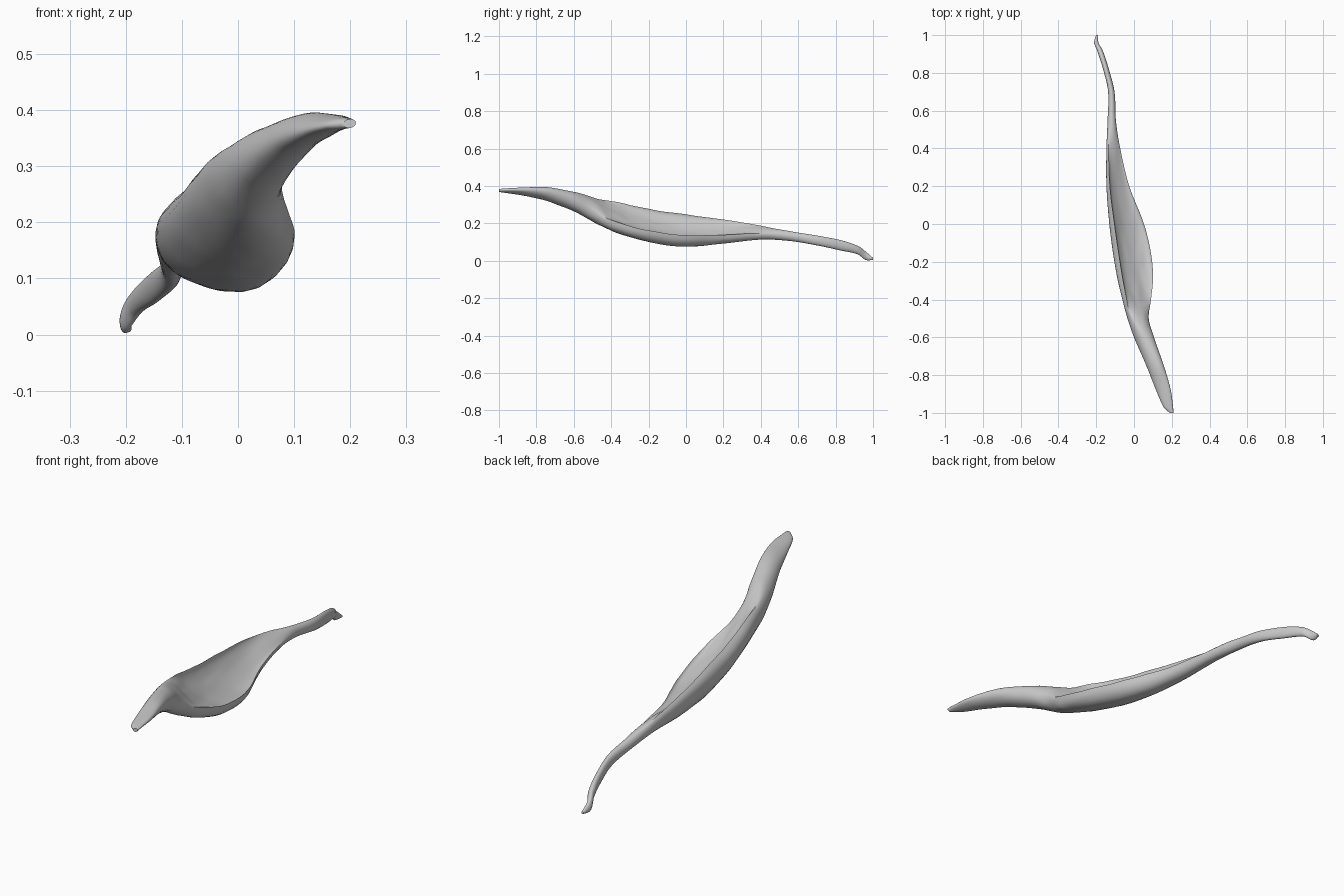
import bpy, bmesh, math
from mathutils import Vector, noise

if "Cube" in bpy.data.objects:
    bpy.data.objects.remove(bpy.data.objects["Cube"])

# Stations along the curled leaf:
# y, leftmost x, top z, rightmost x, right rim z, lowest z, openness (0 = closed tube, 1 = thin open curl)
STATIONS = [
    (-1.00, 0.188, 0.384, 0.210, 0.377, 0.368, 0),
    (-0.97, 0.157, 0.387, 0.207, 0.379, 0.364, 0),
    (-0.88, 0.117, 0.392, 0.195, 0.380, 0.351, 0),
    (-0.75, 0.065, 0.394, 0.158, 0.370, 0.322, 0),
    (-0.60, 0.000, 0.369, 0.106, 0.323, 0.264, 0),
    (-0.50, -0.035, 0.347, 0.078, 0.272, 0.211, 0.12),
    (-0.40, -0.062, 0.325, 0.090, 0.218, 0.161, 0.4),
    (-0.28, -0.090, 0.297, 0.101, 0.180, 0.120, 0.58),
    (-0.15, -0.112, 0.272, 0.089, 0.153, 0.090, 0.62),
    (0.00, -0.131, 0.252, 0.053, 0.136, 0.075, 0.62),
    (0.20, -0.146, 0.225, -0.025, 0.140, 0.092, 0.55),
    (0.40, -0.146, 0.193, -0.073, 0.146, 0.113, 0.3),
    (0.55, -0.140, 0.160, -0.096, 0.133, 0.107, 0),
    (0.70, -0.137, 0.135, -0.103, 0.108, 0.083, 0),
    (0.82, -0.164, 0.112, -0.133, 0.084, 0.057, 0),
    (0.92, -0.196, 0.080, -0.166, 0.058, 0.034, 0),
    (0.96, -0.211, 0.050, -0.188, 0.030, 0.005, 0),
    (1.00, -0.201, 0.016, -0.190, 0.010, 0.004, 0),
]
STEPS, HALF = 6, 18
CURL = 0.8  # how far the left rim rolls over, in radians


def blend(a, b, c, d, t):
    """Catmull-Rom blend between stations b and c, spaced by y."""
    out = []
    h = c[0] - b[0]
    for i in range(len(b)):
        m0 = (c[i] - a[i]) / (c[0] - a[0]) * h
        m1 = (d[i] - b[i]) / (d[0] - b[0]) * h
        out.append((2*t**3 - 3*t*t + 1) * b[i] + (t**3 - 2*t*t + t) * m0
                   + (3*t*t - 2*t**3) * c[i] + (t**3 - t*t) * m1)
    return out


def section(s):
    """Closed loop: outer skin from the rolled left rim to the right rim, then the inner side."""
    y, lx, top, rx, rz, low, k = s
    k = min(max(k, 0), 1)
    d = max(rz - low, 0.002)
    # tilt of the ellipse: open curl (bisection) mixed with closed tube
    lo, hi = -d * 0.45, 0.3
    for _ in range(30):
        mid = (lo + hi) / 2
        rise = mid * (1 + math.cos(CURL)) + math.sin(CURL) * math.sqrt(d*d + 2*d*mid)
        lo, hi = (mid, hi) if rise < top - rz else (lo, mid)
    tube = max((top + low) / 2 - rz, -d * 0.4)
    az = (1 - k) * tube + k * lo
    bz = math.sqrt(max(d*d + 2*d*az, 1e-7))
    cx, cz, ax = (lx + rx) / 2, rz + az, (lx - rx) / 2

    def at(t, r=1):
        return Vector((cx + r * ax * math.cos(t), y,
                       cz + r * (az * math.cos(t) - bz * math.sin(t))))

    pts = []
    for i in range(HALF):
        pts.append(at(-CURL + (math.pi + CURL) * i / HALF))
    for i in range(HALF):
        u = i / HALF
        closed = at(math.pi + u * (math.pi - CURL))
        hollow = at(math.pi - u * (math.pi + CURL), 1 - 0.25 * math.sin(math.pi * u))
        pts.append(closed.lerp(hollow, k))
    # faint dried wrinkles running lengthwise
    for p in pts:
        p.z += noise.noise(Vector((p.x * 28, p.y * 6, p.z * 28))) * 0.04 * bz
    return pts


# Leaf body and stalk in one skin
bm = bmesh.new()
rows = []
n = len(STATIONS)
for i in range(n - 1):
    a, b = STATIONS[max(i - 1, 0)], STATIONS[i]
    c, d = STATIONS[i + 1], STATIONS[min(i + 2, n - 1)]
    for j in range(STEPS):
        rows.append(section(blend(a, b, c, d, j / STEPS)))
rows.append(section(STATIONS[-1]))
rings = [[bm.verts.new(p) for p in row] for row in rows]
m = 2 * HALF
for r0, r1 in zip(rings, rings[1:]):
    for i in range(m):
        bm.faces.new((r0[i], r0[(i + 1) % m], r1[(i + 1) % m], r1[i]))
bm.faces.new(rings[0])
bm.faces.new(rings[-1])
bmesh.ops.recalc_face_normals(bm, faces=bm.faces)
mesh = bpy.data.meshes.new("curled_leaf")
bm.to_mesh(mesh)
bm.free()
leaf = bpy.data.objects.new("curled_leaf", mesh)
bpy.context.collection.objects.link(leaf)
bpy.context.view_layer.objects.active = leaf
leaf.select_set(True)
bpy.ops.object.shade_smooth_by_angle(angle=math.radians(50))
